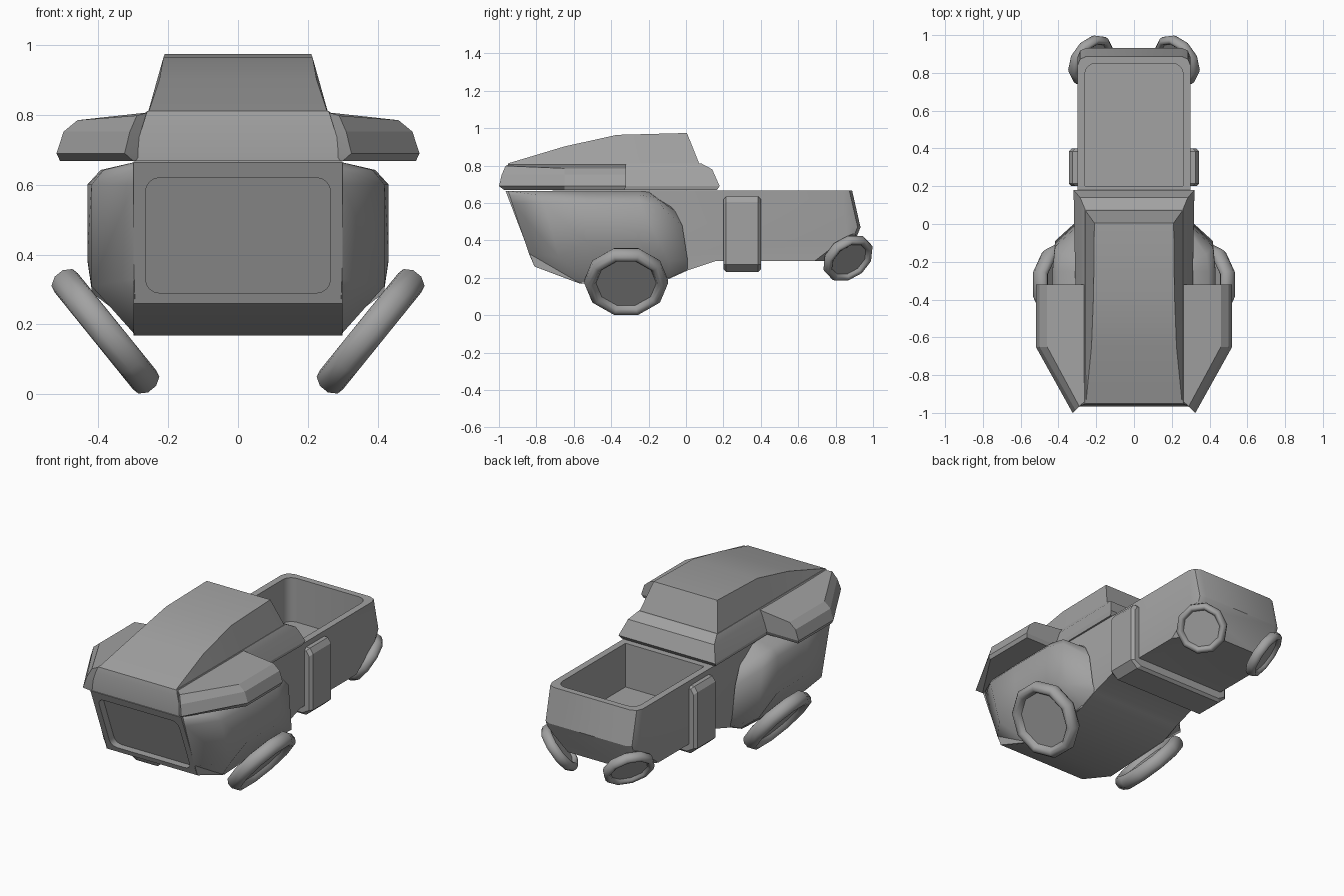
import bpy, bmesh, math
from mathutils import Vector

if "Cube" in bpy.data.objects:
    bpy.data.objects.remove(bpy.data.objects["Cube"])

# dark grey paint
paint = bpy.data.materials.new("dark_grey")
paint.diffuse_color = (.36, .36, .36, 1)
paint.use_nodes = True
paint.node_tree.nodes["Principled BSDF"].inputs["Base Color"].default_value = paint.diffuse_color


def finish(name, bm, mirror=False, angle=25):
    bmesh.ops.recalc_face_normals(bm, faces=bm.faces)
    me = bpy.data.meshes.new(name)
    bm.to_mesh(me)
    bm.free()
    me.materials.append(paint)
    ob = bpy.data.objects.new(name, me)
    bpy.context.collection.objects.link(ob)
    if mirror:
        ob.modifiers.new("mirror", 'MIRROR')
    smooth(ob, angle)
    return ob


def smooth(ob, angle=25):
    bpy.ops.object.select_all(action='DESELECT')
    ob.select_set(True)
    bpy.context.view_layer.objects.active = ob
    bpy.ops.object.shade_smooth_by_angle(angle=math.radians(angle))


def loft_bm(rings):
    bm = bmesh.new()
    rows = [[bm.verts.new(p) for p in r] for r in rings]
    n = len(rows[0])
    for a, b in zip(rows, rows[1:]):
        for i in range(n):
            j = (i + 1) % n
            bm.faces.new((a[i], a[j], b[j], b[i]))
    bm.faces.new(rows[0])
    bm.faces.new(rows[-1])
    return bm


def loft(name, rings, mirror=False, angle=25):
    return finish(name, loft_bm(rings), mirror, angle)


def rounded_rect(u0, u1, v0, v1, r, seg=4):
    pts = []
    for k, (cu, cv) in enumerate([(u1 - r, v1 - r), (u0 + r, v1 - r), (u0 + r, v0 + r), (u1 - r, v0 + r)]):
        for i in range(seg + 1):
            a = math.pi / 2 * (k + i / seg)
            pts.append((cu + r * math.cos(a), cv + r * math.sin(a)))
    return pts


def cut(ob, cutter):
    cutter.hide_render = True
    m = ob.modifiers.new("cut", 'BOOLEAN')
    m.operation, m.solver, m.object = 'DIFFERENCE', 'EXACT', cutter
    bpy.context.view_layer.objects.active = ob
    bpy.ops.object.modifier_apply(modifier=m.name)
    bpy.data.objects.remove(cutter)


# wheel positions and axes
front_axis, front_c = Vector((.78, 0, -.63)).normalized(), Vector((.38, -.32, .18))
rear_axis, rear_c = Vector((.65, .46, -.6)).normalized(), Vector((.228, .866, .305))

# central hull, nose to tail
side = [(-.965, .665), (-.81, .26), (-.56, .168), (-.1, .19), (.01, .24), (.16, .29),
        (.86, .29), (.933, .47), (.888, .667)]
bm = loft_bm([[(x, y, z) for y, z in side] for x in (-.3, .3)])
tail = [e for e in bm.edges if all(v.co.y > .85 for v in e.verts)
        and e.verts[0].co.x == e.verts[1].co.x]
bmesh.ops.bevel(bm, geom=tail, offset=.05, segments=2, affect='EDGES', profile=.5)
# flat corners facing the rear wheels
for s in (1, -1):
    n = Vector((rear_axis.x * s, rear_axis.y, rear_axis.z))
    c = Vector((rear_c.x * s, rear_c.y, rear_c.z)) - n * .026
    bmesh.ops.bisect_plane(bm, geom=bm.verts[:] + bm.edges[:] + bm.faces[:],
                           plane_co=c, plane_no=n, clear_outer=True)
    bmesh.ops.holes_fill(bm, edges=[e for e in bm.edges if e.is_boundary])
hull = finish("hull", bm)

# cargo bed opening, square at the front and rounded at the tail
bed = rounded_rect(-.26, .26, .2, .85, .055)[:10] + [(-.26, .2), (.26, .2)]
cut(hull, loft("bed_cutter", [[(x, y, z) for x, y in bed] for z in (.405, .8)]))
# recessed grille following the sloped nose
grille = rounded_rect(-.265, .265, .29, .62, .04)
nose = lambda z: -.965 + (.665 - z) * .155 / .405
cut(hull, loft("grille_cutter", [[(x, nose(z) + d, z) for x, z in grille] for d in (-.1, .045)]))
smooth(hull)

# bulging side panels with wheel arch: top, shoulder, lower edge, underside
stations = [
    [(.295, -.96, .665), (.30, -.93, .60), (.30, -.84, .33), (.295, -.81, .26)],
    [(.295, -.82, .665), (.42, -.76, .60), (.42, -.68, .31), (.295, -.57, .17)],
    [(.295, -.53, .665), (.432, -.53, .60), (.432, -.53, .39), (.295, -.50, .172)],
    [(.295, -.25, .665), (.432, -.25, .60), (.432, -.25, .385), (.295, -.14, .185)],
    [(.295, -.20, .66), (.418, -.12, .57), (.418, -.09, .29), (.295, -.09, .195)],
    [(.295, -.10, .60), (.31, -.02, .48), (.31, .008, .30), (.295, .01, .24)]]
rings = []
for a, b, c, d in stations:
    mid = (a[0] + .72 * (b[0] - a[0]), (a[1] + b[1]) / 2, a[2] - .35 * (a[2] - b[2]))
    rings.append([a, mid, b, c, d])
loft("side_panel", rings, True, 62)

# cab belt
belt = [(.668, .30, -.965, .31, .165), (.69, .298, -.965, .32, .18),
        (.78, .27, -.957, .285, .14), (.812, .26, -.95, .26, .08)]
loft("cab_belt", [[(-xf, yf, z), (xf, yf, z), (xr, yr, z), (-xr, yr, z)]
                  for z, xf, yf, xr, yr in belt], angle=15)

# canopy: base y, top y, top z, top half width
canopy = [(-.95, -.95, .812, .255), (-.65, -.65, .902, .225), (-.37, -.37, .964, .214),
          (.075, .005, .974, .21)]
loft("canopy", [[(-.26, yb, .8), (.26, yb, .8), (w, yt, z), (-w, yt, z)]
                for yb, yt, z, w in canopy], angle=15)

# swept wings over the front wheels: z, tip, outer x, rear y
wing = [(.668, .30, -.97, .51, -.33), (.69, .325, -1.0, .52, -.32),
        (.752, .31, -.985, .50, -.32), (.785, .29, -.965, .46, -.32)]
rings = []
for i, (z, xt, yt, xo, yr) in enumerate(wing):
    top = .022 if i == 3 else 0
    rings.append([(.26, -.94, z + top), (xt, yt, z + top * .6), (xo, -.65, z),
                  (xo, yr, z), (.26, yr, z + top)])
loft("front_wing", rings, True, 15)


# strap wrapping under the bed
def strap(y, d):
    h = [(.28, .635 - d), (.325 - d, .635 - d), (.345 - d, .605 - d), (.345 - d, .27), (.30 - d, .23 + d)]
    pts = h + [(-x, z) for x, z in reversed(h)] + [(-.28, .32), (.28, .32)]
    return [(x, y, z) for x, z in pts]


loft("bed_strap", [strap(.2, .015), strap(.215, 0), strap(.385, 0), strap(.4, .015)], angle=15)


# ten-sided dished wheels with rounded tyres
def wheel(name, c, axis, r, t):
    u = Vector((0, 0, 1)).cross(axis).normalized()
    v = axis.cross(u)
    prof = [(.72, .3), (.77, .8), (.84, 1), (.93, .9), (1, .35),
            (1, -.35), (.93, -.9), (.84, -1), (.77, -.8), (.72, -.3)]
    rings = [[c + axis * (h * t) + (u * math.cos(k * math.tau / 10) + v * math.sin(k * math.tau / 10)) * (q * r)
              for k in range(10)] for q, h in prof]
    loft(name, rings, True, 50)


wheel("front_wheel", front_c, front_axis, .224, .043)
wheel("rear_wheel", rear_c, rear_axis, .146, .03)
